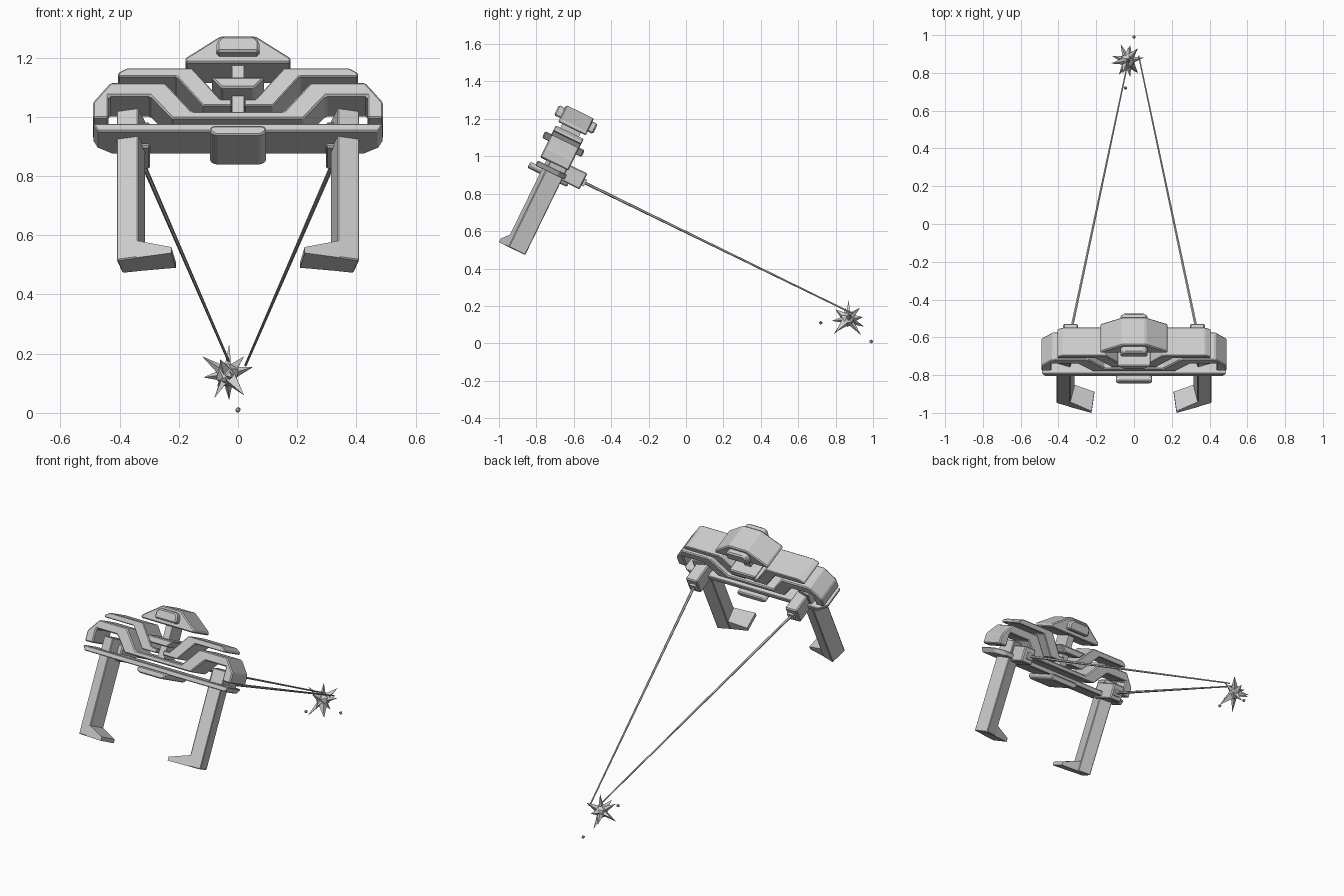
import bpy, bmesh, math, random
from mathutils import Matrix, Vector

if "Cube" in bpy.data.objects:
    bpy.data.objects.remove(bpy.data.objects["Cube"])

random.seed(4)
grey = bpy.data.materials.new("metal grey")
grey.diffuse_color = (0.6, 0.6, 0.6, 1)
grey.use_nodes = True
grey.node_tree.nodes["Principled BSDF"].inputs["Base Color"].default_value = grey.diffuse_color

# Launcher frame: local x across, y to the back, z up, leaning back 26 degrees
TILT = Matrix.Translation((0, -0.7, 0.9)) @ Matrix.Rotation(math.radians(-26), 4, 'X')


def finish(name, bm, matrix=TILT, mirror=False, bevel=0.0):
    bmesh.ops.recalc_face_normals(bm, faces=bm.faces)
    mesh = bpy.data.meshes.new(name)
    bm.to_mesh(mesh)
    bm.free()
    mesh.materials.append(grey)
    ob = bpy.data.objects.new(name, mesh)
    bpy.context.collection.objects.link(ob)
    ob.matrix_world = matrix
    if mirror:
        ob.modifiers.new("Mirror", 'MIRROR')
    if bevel:
        b = ob.modifiers.new("Bevel", 'BEVEL')
        b.width, b.segments = bevel, 1
        b.limit_method, b.angle_limit = 'ANGLE', math.radians(25)
    return ob


def loft(name, a, b, **kw):
    """Closed solid between two matching outlines."""
    bm = bmesh.new()
    va, vb = [bm.verts.new(p) for p in a], [bm.verts.new(p) for p in b]
    n = len(a)
    bm.faces.new(va)
    bm.faces.new(vb)
    for i in range(n):
        j = (i + 1) % n
        bm.faces.new((va[i], va[j], vb[j], vb[i]))
    return finish(name, bm, **kw)


def slab(name, outline, y0, y1, **kw):
    """Front outline (x, z) pushed from y0 to y1."""
    return loft(name, [(x, y0, z) for x, z in outline],
                [(x, y1, z) for x, z in outline], **kw)


def both(half):
    """Complete a right-hand outline with its left-hand reflection."""
    return half + [(-x, z) for x, z in reversed(half)]


# Lower cross plate, narrower underneath, with cut back corners
def plan(w, z):
    return [(-w, -.117, z), (w, -.117, z), (w, .015, z),
            (w - .045, .057, z), (-w + .045, .057, z), (-w, .015, z)]


loft("lower_plate", plan(.473, 0), plan(.49, .029), bevel=.004)

# Keel block below the plate
slab("keel_block", both([(.075, -.03), (.095, -.018), (.095, 0), (.08, .006)]),
     -.15, .085, bevel=.006)

# Main body: shoulder arches joined by a low bridge
slab("shoulder_body", both([
    (.155, .078), (.246, .186), (.43, .186), (.49, .112), (.49, .052),
    (.437, .052), (.437, .135), (.296, .135), (.222, .05)]),
    -.113, .053, bevel=.006)

# Upper rail with a diagonal brace dropping to the centre
slab("upper_brace", [
    (.022, .098), (.118, .098), (.208, .208), (.405, .208), (.405, .222),
    (.375, .24), (.155, .24), (.06, .124), (.022, .124)],
    -.113, .053, mirror=True, bevel=.004)

# Central post and wedge
slab("centre_post", both([(.021, .06), (.021, .275)]), -.085, .025)
slab("centre_wedge", both([(.055, .148), (.092, .188)]), -.15, .085, bevel=.006)

# Head and the boss through it
slab("head", both([(.178, .262), (.178, .28), (.06, .362)]), -.11, .055, bevel=.006)
slab("head_boss", both([(.072, .285), (.072, .325), (.055, .345)]), -.146, .086, bevel=.008)

# Arms hang from the shoulders, turned slightly inward
ARM = [(.41, -.055), (.337, -.078), (.313, .026), (.39, .045)]
loft("arm", [(x, y, -.455) for x, y in ARM], [(x, y, .108) for x, y in ARM],
     mirror=True, bevel=.004)

# Inward foot wedge on each arm
loft("foot", [(.345, -.0755, -.455), (.32, .024, -.455), (.32, .024, -.39), (.345, -.0755, -.39)],
     [(.225, -.112, -.455), (.21, .002, -.455), (.21, .002, -.433), (.225, -.112, -.433)],
     mirror=True)

# Cord anchors at the back
slab("cord_anchor", [(.297, -.012), (.375, -.012), (.375, .083), (.297, .083)],
     -.02, .152, mirror=True, bevel=.006)
slab("cord_socket", [(.31, .012), (.35, .012), (.35, .052), (.31, .052)],
     .14, .165, mirror=True)


def cone_between(bm, a, b, r0, r1, sides):
    a, b = Vector(a), Vector(b)
    d = b - a
    m = Matrix.Translation((a + b) / 2) @ d.to_track_quat('Z', 'Y').to_matrix().to_4x4()
    bmesh.ops.create_cone(bm, cap_ends=True, segments=sides, radius1=r0, radius2=r1,
                          depth=d.length, matrix=m)


# Tapering cords
for side, name in ((-1, "left_cord"), (1, "right_cord")):
    bm = bmesh.new()
    start = TILT @ Vector((side * .33, .15, .032))
    cone_between(bm, start, (side * .025, .89, .16), .008, .004, 6)
    finish(name, bm, Matrix())

# Burst of shards at the far end
core = Vector((-.035, .865, .13))
tips = [(-.12, .85, .19), (-.03, .87, .23), (.05, .88, .155), (-.03, .935, .045),
        (-.08, .79, .05), (-.115, .89, .12), (.02, .80, .06), (-.02, .945, .14),
        (-.06, .80, .18), (-.02, .78, .12), (.02, .93, .19), (-.07, .95, .09)]
bm = bmesh.new()
for t in tips:
    cone_between(bm, core, t, random.uniform(.02, .034), 0.0005, 4)
bmesh.ops.create_icosphere(bm, subdivisions=1, radius=.042, matrix=Matrix.Translation(core))
finish("shard_burst", bm, Matrix())

# Loose chips
for i, p in enumerate([(-.045, .72, .11), (0, .99, .01)]):
    bm = bmesh.new()
    bmesh.ops.create_icosphere(bm, subdivisions=1, radius=.01, matrix=Matrix.Translation(p))
    finish("chip_%d" % (i + 1), bm, Matrix())
